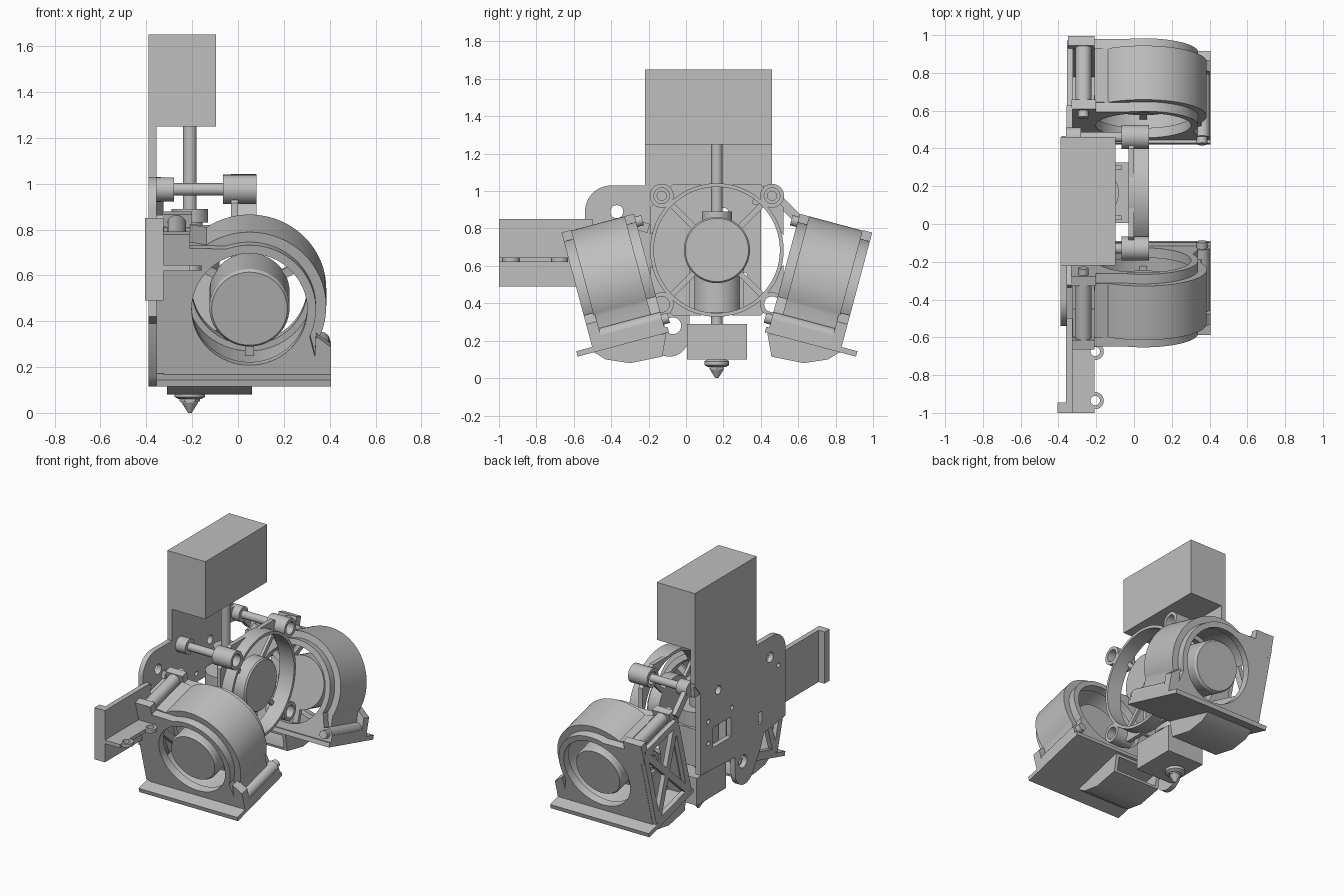
import bpy, bmesh
from math import radians, cos, sin, hypot
from mathutils import Matrix

if "Cube" in bpy.data.objects:
    bpy.data.objects.remove(bpy.data.objects["Cube"])

grey = bpy.data.materials.new("plain_grey")
grey.use_nodes = True
grey.diffuse_color = (0.52, 0.52, 0.52, 1)
grey.node_tree.nodes["Principled BSDF"].inputs["Base Color"].default_value = grey.diffuse_color

MID = 0.165                                   # plane the two blowers mirror about
TILT = Matrix.Translation((0, 0.425, 0.26)) @ Matrix.Rotation(radians(-15), 4, 'X')
FLIP = Matrix.Translation((0, 2 * MID, 0)) @ Matrix.Scale(-1, 4, (0, 1, 0))
parts = []


def arc(cx, cy, r, a0=0, a1=360, n=48):
    full = a1 - a0 == 360
    steps = n if full else n - 1
    return [(cx + r * cos(radians(a0 + (a1 - a0) * i / steps)),
             cy + r * sin(radians(a0 + (a1 - a0) * i / steps))) for i in range(n)]


def rect(a0, b0, a1, b1):
    return [(a0, b0), (a1, b0), (a1, b1), (a0, b1)]


def stroke(p, q, w):
    """Rectangle of width w running from p to q."""
    d = hypot(q[0] - p[0], q[1] - p[1])
    nx, ny = -(q[1] - p[1]) / d * w / 2, (q[0] - p[0]) / d * w / 2
    return [(p[0] + nx, p[1] + ny), (p[0] - nx, p[1] - ny),
            (q[0] - nx, q[1] - ny), (q[0] + nx, q[1] + ny)]


def place(axis, d, a, b):
    return {'x': (d, a, b), 'y': (a, d, b), 'z': (a, b, d)}[axis]


def raw(name, axis, layers):
    """Loft through (outline, position) layers along an axis and cap the ends."""
    bm = bmesh.new()
    rings = [[bm.verts.new(place(axis, d, *p)) for p in pts] for pts, d in layers]
    n = len(rings[0])
    for lo, hi in zip(rings, rings[1:]):
        for i in range(n):
            j = (i + 1) % n
            bm.faces.new((lo[i], lo[j], hi[j], hi[i]))
    bm.faces.new(rings[0])
    bm.faces.new(rings[-1])
    bmesh.ops.recalc_face_normals(bm, faces=bm.faces)
    me = bpy.data.meshes.new(name)
    bm.to_mesh(me)
    bm.free()
    ob = bpy.data.objects.new(name, me)
    bpy.context.collection.objects.link(ob)
    return ob


def add_twin(ob, name):
    """Mirrored copy for the front blower."""
    twin = bpy.data.objects.new(name, ob.data.copy())
    twin.data.transform(FLIP)
    twin.data.flip_normals()
    bpy.context.collection.objects.link(twin)
    parts.append(twin)


def loft(name, axis, layers, cuts=(), blower=False):
    """Make a part, cut it, and for blower parts tilt it and add its mirrored twin."""
    ob = raw(name, axis, layers)
    tools = []
    for pts, lo, hi in cuts:
        tool = raw("cutter", axis, [(pts, lo), (pts, hi)])
        tool.hide_render = True
        mod = ob.modifiers.new("cut", 'BOOLEAN')
        mod.operation, mod.solver, mod.object = 'DIFFERENCE', 'EXACT', tool
        tools.append(tool)
    if tools:
        dg = bpy.context.evaluated_depsgraph_get()
        me = bpy.data.meshes.new_from_object(ob.evaluated_get(dg))
        ob.modifiers.clear()
        ob.data = me
        for tool in tools:
            bpy.data.objects.remove(tool)
    ob.data.materials.clear()
    ob.data.materials.append(grey)
    parts.append(ob)
    if blower:
        ob.data.transform(TILT)
        ob.name = name + "_rear"
        add_twin(ob, name + "_front")
    return ob


def prism(name, axis, pts, lo, hi, cuts=(), blower=False):
    return loft(name, axis, [(pts, lo), (pts, hi)], [(c, lo - .05, hi + .05) for c in cuts], blower)


# Back plate with rounded shoulder, lower lobe and holes
plate = ([(-.22, 1.25), (-.22, 1.03)] + arc(-.4, .89, .14, 90, 180, 12)
         + [(-.54, .42), (-.3, .39), (-.26, .29)] + arc(-.09, .22, .105, 215, 360, 16)
         + [(.02, .34), (.4, .36), (.4, .93), (.46, 1.0), (.46, 1.25)])
holes = [arc(y, z, r, n=20) for y, z, r in
         [(-.37, .89, .035), (.2, .88, .03), (.05, .7, .016), (-.07, .28, .045),
          (-.46, .8, .016), (.31, .7, .016), (.31, .55, .016)]]
prism("back_plate", 'x', plate, -.39, -.355,
      holes + [rect(.06, .5, .26, .64), rect(-.28, .47, -.24, .55)])
prism("motor_block", 'x', rect(-.22, 1.25, .46, 1.65), -.39, -.097)

# Side bracket with return flange and drilled shelf
prism("bracket_wall", 'x', rect(-1, .49, -.5, .85), -.36, -.325)
prism("bracket_flange", 'x', rect(-1, .49, -.945, .85), -.405, -.325)
ears = [(-.205, -.935), (-.205, -.675)]
prism("bracket_shelf", 'z', rect(-.33, -1, -.21, -.63), .62, .645,
      [arc(x, y, .025, n=20) for x, y in ears])
for x, y in ears:
    prism("shelf_ear", 'z', arc(x, y, .045, n=24), .621, .644, [arc(x, y, .025, n=20)])

# Hot end: feed tube, heatsink, heater block and nozzle
tip = (-.21, MID)


def turned(name, steps, n=40):
    loft(name, 'z', [(arc(*tip, r, n=n), z) for r, z in steps])


turned("feed_tube", [(.03, .28), (.03, 1.26)])
turned("heatsink", [(.13, .35), (.13, .72), (.055, .72), (.055, .83), (.08, .83), (.08, .89)])
prism("heater_block", 'x', rect(.005, .1, .325, .29), -.31, -.02)
turned("nozzle_collar", [(.05, .1), (.066, .09), (.066, .07), (.05, .06)])
turned("nozzle_hex", [(.045, .062), (.045, .05)], 6)
turned("nozzle_tip", [(.036, .055), (.036, .045), (.008, 0)])
for y in (.02, .285):
    prism("heatsink_clamp", 'x', rect(y, .36, y + .025, .62), -.34, -.065)

# Axial cooling fan with corner lugs, spokes and hub
FZ = .685
prism("fan_ring", 'x', arc(MID, FZ, .357, n=72), -.03, .08, [arc(MID, FZ, .337, n=72)])
corners = [(y, z) for y in (MID - .295, MID + .295) for z in (FZ - .29, FZ + .29)]
for y, z in corners:
    prism("fan_lug", 'x', arc(y, z, .064, n=32), -.065, .08, [arc(y, z, .042, n=24)])
    dy, dz = (y - MID) / .295, (z - FZ) / .29
    prism("fan_corner_web", 'x', [(y - dy * .06, z + dz * .06), (y + dy * .06, z - dz * .06),
                                  (y + dy * .06, FZ + dz * .08), (MID + dy * .245, FZ + dz * .245),
                                  (MID + dy * .08, z + dz * .06)],
          -.03, .0, [arc(MID, FZ, .337, n=72), arc(y, z, .05, n=24)])
    prism("fan_spoke", 'x', stroke((MID + dy * .1, FZ + dz * .1),
                                   (MID + dy * .245, FZ + dz * .245), .03), -.03, -.01)
loft("fan_hub", 'x', [(arc(MID, FZ, r), x) for r, x in
                      [(.177, -.03), (.177, .055), (.169, .065)]])

# Standoff posts between plate and fan
for y, z in corners:
    if z > FZ:
        prism("standoff_rod", 'x', arc(y, z, .027, n=24), -.36, -.06)
        prism("standoff_collar", 'x', arc(y, z, .052, n=28), -.36, -.28)
prism("standoff_arm", 'x', stroke((.36, .98), (.46, .97), .1), -.385, -.335)
prism("rear_tie_arm", 'x', stroke((.45, 1.0), (.61, .84), .05), -.358, -.325)
prism("front_tie_arm", 'x', stroke((-.2, .8), (-.33, .84), .05), -.36, -.33)

# Blowers, drawn upright (y through the thickness) and then tilted and mirrored:
# a scroll body between two smaller face plates
CX, CH, T0, T1, RIM = .05, .31, .017, .417, .052
body = [(-.21, 0), (.36, 0)] + arc(CX, CH, .335, -25, 124, 48) + [(-.21, .6)]
cheek = [(-.325, 0), (.36, 0)] + arc(CX, CH, .29, -25, 110, 48) + [(-.325, .588)]
hole = arc(CX, CH, .252, n=64)
prism("blower_body", 'y', body, T0 + RIM, T1 - RIM, [arc(CX, CH, .28, n=64)], True)
prism("blower_inner_cheek", 'y', cheek, T0, T0 + RIM + .002, [hole], True)
prism("blower_outer_cheek", 'y', cheek, T1 - RIM - .002, T1, [hole], True)
loft("blower_hub", 'y', [(arc(CX, CH, r), t) for r, t in
                         [(.175, .12), (.175, .39), (.165, .405)]], blower=True)
for a in (30, 150, 270):
    c, s = cos(radians(a)), sin(radians(a))
    prism("blower_spoke", 'y', stroke((CX + c * .1, CH + s * .1), (CX + c * .29, CH + s * .29), .04),
          .125, .15, blower=True)
prism("blower_flange", 'y', rect(-.355, -.015, .405, .015), 0, .505, blower=True)
prism("blower_foot", 'y', rect(.33, 0, .405, .06), T0, T1, blower=True)
prism("blower_ear", 'y', [(.33, 0), (.405, 0), (.405, .14), (.34, .19)], T1 - .06, T1, blower=True)

# Upper corner blocks, screw bosses and screw heads
prism("outer_corner_block", 'y', rect(-.35, .5, -.21, .648), T1 - RIM, T1, blower=True)
prism("inner_corner_block", 'y', rect(-.33, .5, -.2, .645), T0, T0 + RIM, blower=True)
for x, h in ((-.268, .6), (.36, .06)):
    prism("screw_boss", 'y', arc(x, h, .042, n=24), T0, T1 - .03, blower=True)
    prism("screw_head", 'y', arc(x, h, .028, n=20), T0 - .035, T0 + .01, blower=True)

# Lattice side frame of each blower
lo, hi = (.04, .02), (.392, .565)
for p, q in [(lo, (hi[0], lo[1])), ((lo[0], hi[1]), hi), (lo, (lo[0], hi[1])),
             ((hi[0], lo[1]), hi), (lo, hi), ((lo[0], hi[1]), (hi[0], lo[1]))]:
    prism("lattice_bar", 'x', stroke(p, q, .045), -.355, -.322, blower=True)

# Air ducts below each blower, hollowed toward the nozzle
duct = [(.84, .15), (.76, .1), (.63, .08), (.457, .115), (.435, .24)]
hollow = [(.4, .14), (.63, .1), (.74, .12), (.79, .155), (.4, .23)]
rear_duct = loft("air_duct_rear", 'x', [(duct, -.31), (duct, .06)], [(hollow, -.285, .035)])
add_twin(rear_duct, "air_duct_front")

# Smooth the round parts, keep edges crisp
bpy.ops.object.select_all(action='DESELECT')
for ob in parts:
    ob.select_set(True)
bpy.context.view_layer.objects.active = parts[0]
bpy.ops.object.shade_smooth_by_angle(angle=radians(30))
